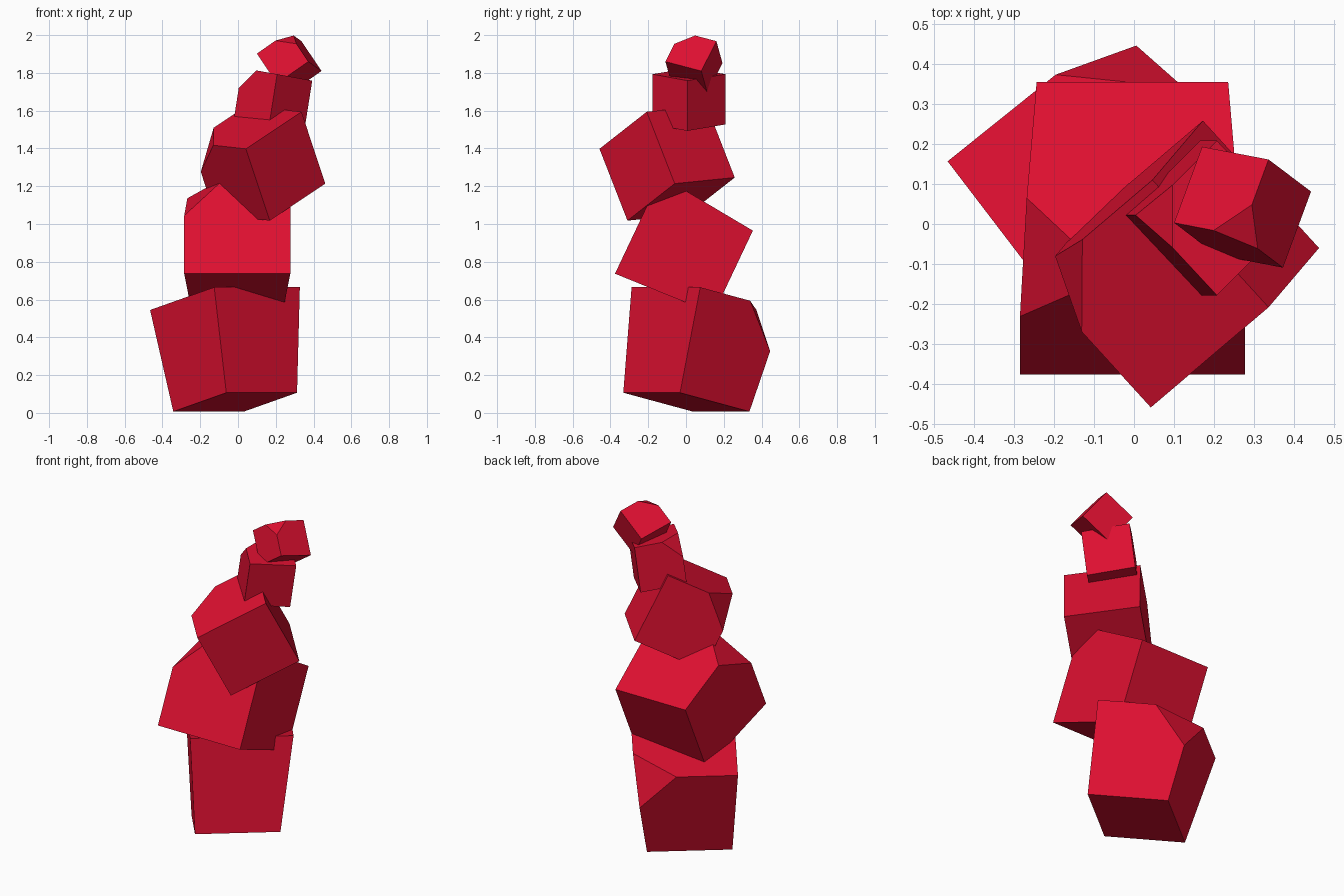
import bpy
import bmesh
from mathutils import Matrix, Vector

default_cube = bpy.data.objects.get("Cube")
if default_cube:
    bpy.data.objects.remove(default_cube, do_unlink=True)


def make_material(name, colour):
    material = bpy.data.materials.new(name)
    material.use_nodes = True
    material.diffuse_color = colour
    shader = next(n for n in material.node_tree.nodes if n.type == "BSDF_PRINCIPLED")
    shader.inputs["Base Color"].default_value = colour
    return material


crimson = make_material("crimson", (0.73, 0.005, 0.03, 1))


def chipped_block(name, centre, side_a, side_b, side_c, taper=0.0):
    """Cube on three half-edge vectors that all point to its chipped corner.
    The taper widens it towards side_c."""
    bm = bmesh.new()
    bmesh.ops.create_cube(bm, size=2)

    # Slice off one corner and close the cut
    corner = Vector((1, 1, 1))
    bmesh.ops.bisect_plane(
        bm,
        geom=bm.verts[:] + bm.edges[:] + bm.faces[:],
        plane_co=corner * 0.73,
        plane_no=corner,
        clear_outer=True,
    )
    open_edges = [edge for edge in bm.edges if edge.is_boundary]
    bmesh.ops.holes_fill(bm, edges=open_edges, sides=0)

    # Taper, then turn and scale onto the block's own axes
    axes = Matrix((side_a, side_b, side_c)).transposed()
    for vert in bm.verts:
        width = 1 + taper * vert.co.z
        vert.co.x *= width
        vert.co.y *= width
        vert.co = axes @ vert.co
    bmesh.ops.recalc_face_normals(bm, faces=bm.faces[:])

    mesh = bpy.data.meshes.new(name)
    bm.to_mesh(mesh)
    bm.free()
    mesh.materials.append(crimson)
    block = bpy.data.objects.new(name, mesh)
    block.location = centre
    bpy.context.collection.objects.link(block)
    return block


# Wide base block, narrower at the foot
chipped_block("base_block", centre=(-.042, .059, .331),
              side_a=(.207, .166, 0), side_b=(-.155, .203, -.055),
              side_c=(-.027, .057, .274), taper=.095)

# Second block, tipped backwards and wider at the front
chipped_block("lower_block", centre=(-.004, -.002, .87),
              side_a=(-.26, 0, 0), side_b=(0, .113, .239),
              side_c=(0, -.252, .125), taper=.08)

# Middle block
chipped_block("middle_block", centre=(.107, -.1, 1.322),
              side_a=(-.145, .159, .016), side_b=(-.063, -.074, .19),
              side_c=(-.147, -.125, -.098))

# Fourth block, nearly upright
chipped_block("upper_block", centre=(.186, .015, 1.66),
              side_a=(.021, 0, .133), side_b=(-.093, .1, .017),
              side_c=(-.093, -.093, .017))

# Small block at the tip
chipped_block("top_block", centre=(.271, .042, 1.856),
              side_a=(.083, -.016, .058), side_b=(-.035, -.095, .025),
              side_c=(-.053, .04, .079))
